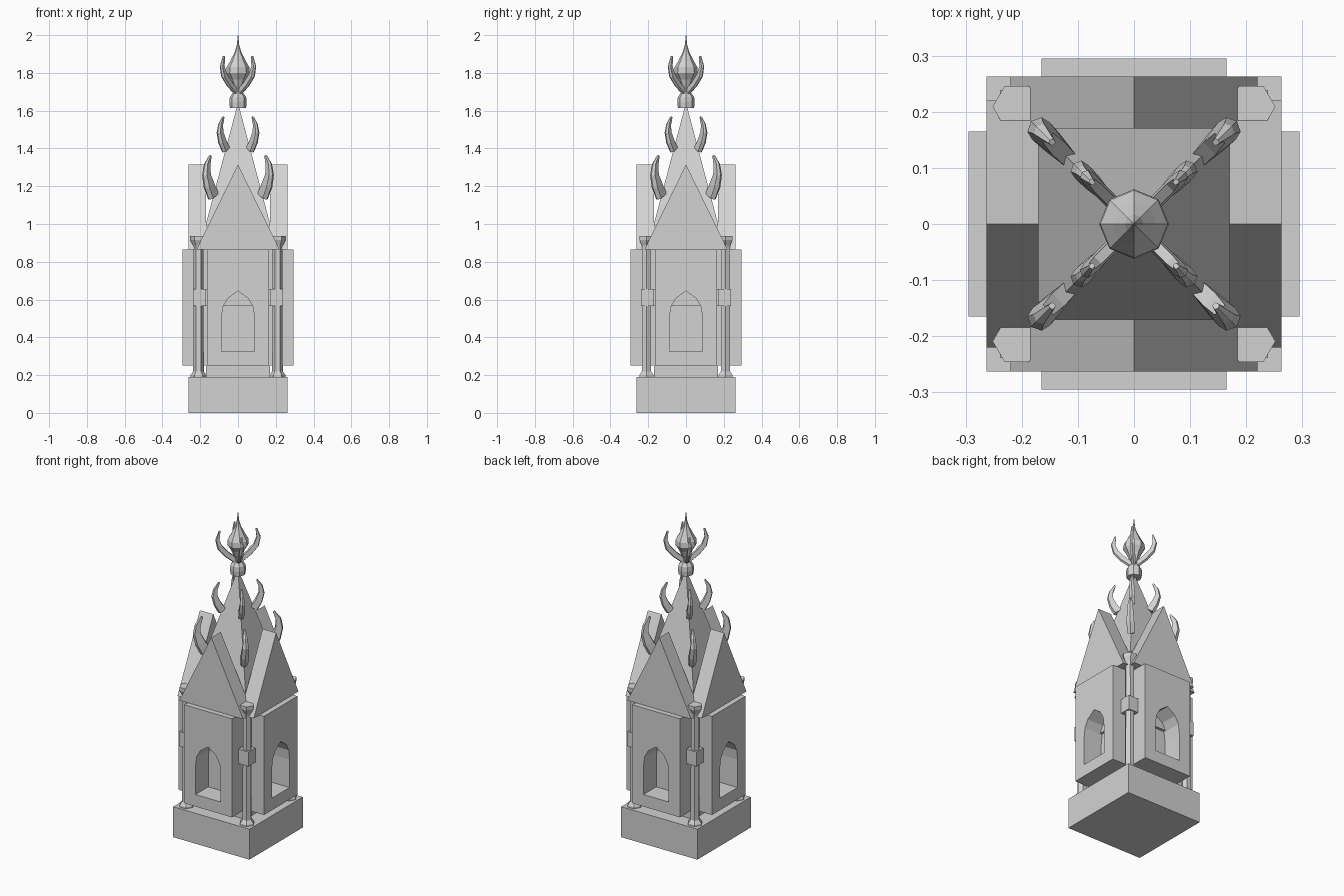
import bpy, bmesh, math
from mathutils import Vector, Matrix

cube = bpy.data.objects.get("Cube")
if cube:
    bpy.data.objects.remove(cube)

stone = bpy.data.materials.new("pale_stone")
stone.use_nodes = True
stone.diffuse_color = (0.65, 0.65, 0.65, 1)
stone.node_tree.nodes["Principled BSDF"].inputs["Base Color"].default_value = (0.65, 0.65, 0.65, 1)


def finish(name, bm):
    bmesh.ops.recalc_face_normals(bm, faces=bm.faces)
    mesh = bpy.data.meshes.new(name)
    bm.to_mesh(mesh)
    bm.free()
    mesh.materials.append(stone)
    obj = bpy.data.objects.new(name, mesh)
    bpy.context.collection.objects.link(obj)
    return obj


def loft(name, rings):
    """Skin a list of equal vertex rings and cap both ends."""
    bm = bmesh.new()
    rows = [[bm.verts.new(p) for p in ring] for ring in rings]
    n = len(rows[0])
    for a, b in zip(rows, rows[1:]):
        for i in range(n):
            j = (i + 1) % n
            bm.faces.new((a[i], a[j], b[j], b[i]))
    bm.faces.new(rows[0])
    bm.faces.new(rows[-1])
    return finish(name, bm)


def turned(name, profile, sides, x=0, y=0):
    """Faceted turned shape from (radius, height) pairs."""
    angles = [math.tau * i / sides for i in range(sides)]
    return loft(name, [[(x + r * math.cos(a), y + r * math.sin(a), z) for a in angles]
                       for r, z in profile])


def block(name, half, low, high, x=0, y=0):
    corners = [(-1, -1), (1, -1), (1, 1), (-1, 1)]
    return loft(name, [[(x + half * u, y + half * v, z) for u, v in corners]
                       for z in (low, high)])


def slab(name, outline, near, far):
    """Extrude an x-z outline along y."""
    return loft(name, [[(x, y, z) for x, z in outline] for y in (near, far)])


def turn(obj, quarter):
    obj.data.transform(Matrix.Rotation(quarter * math.pi / 2, 4, 'Z'))


# Plinth, core, inner belt and spire
block("plinth", 0.263, 0, 0.19)
block("core", 0.169, 0.19, 1.0)
block("belt", 0.185, 0.565, 0.655)
spire = [[(s * u, s * v, z) for u, v in ((-1, -1), (1, -1), (1, 1), (-1, 1))]
         for s, z in ((0.17, 1.0), (0.002, 1.635))]
loft("spire", spire)

# Wall panels with a pointed arch opening, made as a bridged ring
half_arch = [(0.087, 0.325), (0.087, 0.5), (0.08, 0.56), (0.055, 0.605)]
arch = half_arch + [(0, 0.645)] + [(-x, z) for x, z in reversed(half_arch)]
half_frame = [(0.165, 0.25), (0.165, 0.5), (0.165, 0.6), (0.165, 0.865)]
frame = half_frame + [(0, 0.865)] + [(-x, z) for x, z in reversed(half_frame)]


def panel(name):
    bm = bmesh.new()
    loops = [[bm.verts.new((x, y, z)) for x, z in shape]
             for shape, y in ((frame, -0.165), (frame, -0.295), (arch, -0.295), (arch, -0.165))]
    n = len(frame)
    for k in range(4):
        a, b = loops[k], loops[(k + 1) % 4]
        for i in range(n):
            j = (i + 1) % n
            bm.faces.new((a[i], a[j], b[j], b[i]))
    bmesh.ops.dissolve_limit(bm, angle_limit=0.01, verts=bm.verts, edges=bm.edges)
    return finish(name, bm)


for side, name in enumerate(("front", "left", "back", "right")):
    turn(panel(name + "_wall_panel"), side)
    gable = slab(name + "_gable", [(-0.22, 0.865), (0.22, 0.865), (0, 1.315)], -0.263, -0.17)
    turn(gable, side)

# Corner posts with flared feet, square bands and capitals
post = [(0.043, 0.19), (0.043, 0.2), (0.028, 0.22), (0.026, 0.87),
        (0.028, 0.885), (0.043, 0.915), (0.043, 0.937)]
for sx in (-1, 1):
    for sy in (-1, 1):
        name = ("front" if sy < 0 else "back") + ("_left" if sx > 0 else "_right")
        turned(name + "_post", post, 6, sx * 0.209, sy * 0.209)
        block(name + "_post_band", 0.034, 0.566, 0.656, sx * 0.205, sy * 0.205)

# Finial collar and bud
turned("finial_collar", [(0.043, 1.615), (0.046, 1.645), (0.043, 1.672), (0.022, 1.7), (0.018, 1.75)], 8)
turned("finial_bud", [(0.015, 1.7), (0.04, 1.765), (0.062, 1.8), (0.06, 1.83),
                      (0.04, 1.865), (0.017, 1.91), (0.007, 1.945), (0.001, 2.0)], 8)


# Curled leaf horns on the four diagonals
def horn(name, path, angle):
    """path holds (reach, height, half depth, half width) in the diagonal plane."""
    points = [Vector((r * math.sqrt(2), 0, z)) for r, z, _, _ in path]
    rings = []
    for i, (_, _, depth, width) in enumerate(path):
        along = (points[min(i + 1, len(path) - 1)] - points[max(i - 1, 0)]).normalized()
        across = Vector((along.z, 0, -along.x))
        side = Vector((0, 1, 0))
        rings.append([points[i] + across * depth * u + side * width * v
                      for u, v in ((0.6, -1), (1, 0), (0.6, 1), (-1, 0.7), (-1, -0.7))])
    obj = loft(name, rings)
    obj.data.transform(Matrix.Rotation(angle, 4, 'Z'))


lower = [(0.132, 1.145, 0.034, 0.02), (0.154, 1.2, 0.03, 0.022), (0.168, 1.26, 0.022, 0.018),
         (0.164, 1.315, 0.016, 0.013), (0.146, 1.362, 0.006, 0.006)]
middle = [(0.065, 1.392, 0.025, 0.016), (0.084, 1.435, 0.022, 0.017), (0.096, 1.485, 0.017, 0.014),
          (0.092, 1.528, 0.012, 0.01), (0.077, 1.568, 0.005, 0.005)]
upper = [(0.012, 1.7, 0.016, 0.012), (0.045, 1.738, 0.017, 0.013), (0.074, 1.785, 0.016, 0.013),
         (0.084, 1.835, 0.012, 0.01), (0.075, 1.888, 0.005, 0.005)]
for i, corner in enumerate(("back_left", "back_right", "front_right", "front_left")):
    for tier, path in (("lower", lower), ("middle", middle), ("upper", upper)):
        horn(f"{corner}_{tier}_horn", path, math.radians(45 + 90 * i))
